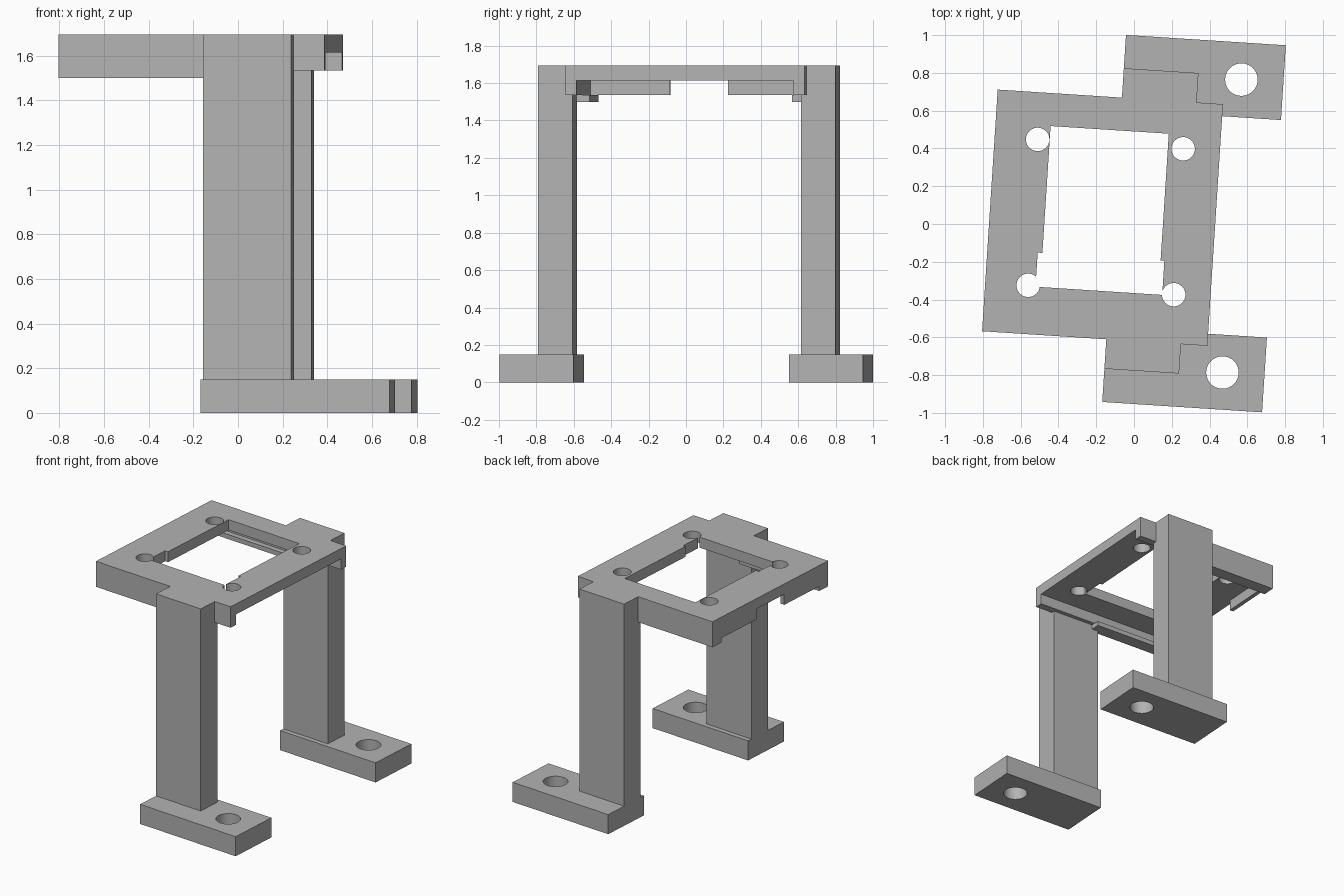
import bpy, bmesh, math
from mathutils import Vector

if "Cube" in bpy.data.objects:
    bpy.data.objects.remove(bpy.data.objects["Cube"])

TURN = math.radians(-3.7)     # whole bracket is turned slightly about z
MID = 0.0225                  # y of the mirror plane between the two legs
TOP, SLAB, RIM, LIP = 1.695, 1.615, 1.535, 1.50
LEFT, RIGHT, HALF = -0.766, 0.429, 0.641

grey = bpy.data.materials.new("light grey")
grey.use_nodes = True
grey.diffuse_color = (0.45, 0.45, 0.45, 1)
grey.node_tree.nodes["Principled BSDF"].inputs["Base Color"].default_value = grey.diffuse_color


def finish(name, bm):
    bmesh.ops.recalc_face_normals(bm, faces=bm.faces)
    mesh = bpy.data.meshes.new(name)
    bm.to_mesh(mesh)
    bm.free()
    mesh.materials.append(grey)
    obj = bpy.data.objects.new(name, mesh)
    obj.rotation_euler.z = TURN
    bpy.context.collection.objects.link(obj)
    return obj


def prism(name, profile, x0, x1):
    """Extrude a (y, z) profile from x0 to x1."""
    bm = bmesh.new()
    face = bm.faces.new([bm.verts.new((x0, y, z)) for y, z in profile])
    ext = bmesh.ops.extrude_face_region(bm, geom=[face])["geom"]
    verts = [v for v in ext if isinstance(v, bmesh.types.BMVert)]
    bmesh.ops.translate(bm, verts=verts, vec=Vector((x1 - x0, 0, 0)))
    return finish(name, bm)


def box(name, x0, x1, y0, y1, z0, z1):
    return prism(name, [(y0, z0), (y1, z0), (y1, z1), (y0, z1)], x0, x1)


def drill(name, x, y, z, radius):
    bm = bmesh.new()
    bmesh.ops.create_cone(bm, cap_ends=True, segments=48, radius1=radius, radius2=radius, depth=0.5)
    bmesh.ops.translate(bm, verts=bm.verts, vec=Vector((x, y, z)))
    return finish(name, bm)


def cut(obj, cutters):
    for cutter in cutters:
        cutter.hide_render = True
        mod = obj.modifiers.new("cut", 'BOOLEAN')
        mod.operation, mod.solver, mod.object = 'DIFFERENCE', 'EXACT', cutter
        bpy.context.view_layer.objects.active = obj
        bpy.ops.object.modifier_apply(modifier=mod.name)
        bpy.data.objects.remove(cutter)
    # keep the drilled walls smooth and the edges sharp
    bpy.ops.object.select_all(action='DESELECT')
    obj.select_set(True)
    bpy.ops.object.shade_smooth_by_angle(angle=math.radians(30))


# Top plate with a stepped window and four screw holes
plate = box("top_plate", LEFT, RIGHT, MID - HALF, MID + HALF, SLAB, TOP)
cutters = [box("window", -0.474, 0.153, -0.30, 0.489, 1.4, 1.9),
           box("window_step", -0.499, 0.173, -0.365, -0.184, 1.4, 1.9)]
cutters += [drill("screw_hole", -0.152 + i * 0.386, 0.027 + j * 0.387, TOP, 0.062)
            for i in (-1, 1) for j in (-1, 1)]
cut(plate, cutters)

for side, s in (("front", -1), ("back", 1)):
    def y(d):
        return MID + s * d

    # Rim under the plate edge, and the holding lip below it
    box(side + "_rim", LEFT, RIGHT, y(0.582), y(HALF), RIM, SLAB)
    box(side + "_lip", LEFT, -0.055, y(0.542), y(HALF), LIP, RIM)

    # Short rail on the open side edge
    box(side + "_side_rail", LEFT, LEFT + 0.031, y(0.155), y(0.582), RIM, SLAB)

    # Leg, stepped to butt against the plate
    prism(side + "_leg", [(y(0.613), 0.15), (y(0.797), 0.15), (y(0.797), TOP),
                          (y(HALF), TOP), (y(HALF), RIM), (y(0.613), RIM)], -0.107, 0.289)

    # Foot with a bolt hole
    foot = box(side + "_foot", -0.107, 0.741, y(0.577), y(0.9735), 0, 0.15)
    cut(foot, [drill("bolt_hole", 0.518, y(0.777), 0.08, 0.086)])
